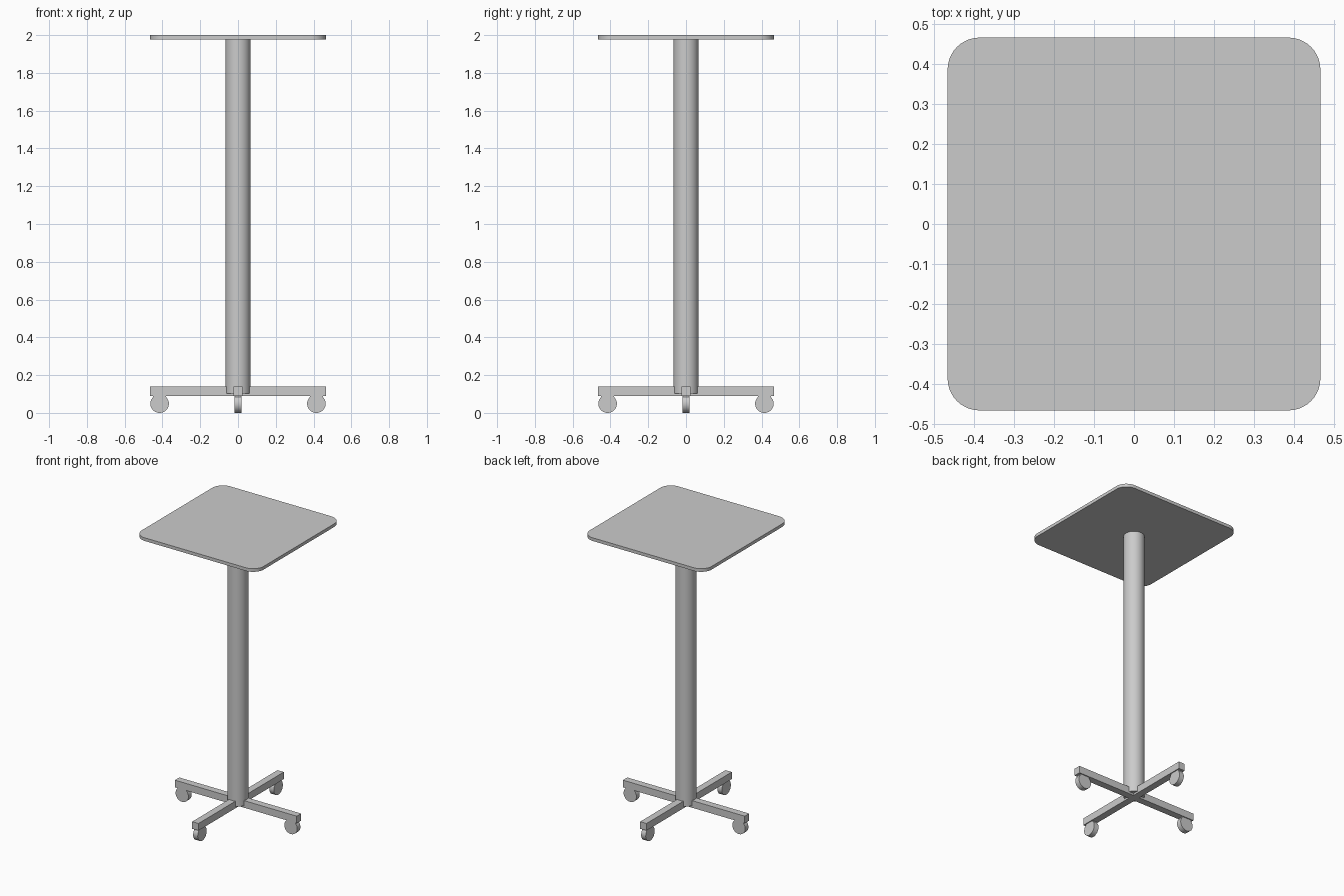
import bpy, bmesh
from math import pi, cos, sin

if "Cube" in bpy.data.objects:
    bpy.data.objects.remove(bpy.data.objects["Cube"])

HALF = 0.465      # half width of tabletop and base
ARM = 0.024       # half width of a base arm


def prism(name, outline, z0, z1):
    """Extrude a closed xy outline from z0 to z1."""
    bm = bmesh.new()
    face = bm.faces.new([bm.verts.new((x, y, z0)) for x, y in outline])
    out = bmesh.ops.extrude_face_region(bm, geom=[face])
    verts = [v for v in out["geom"] if isinstance(v, bmesh.types.BMVert)]
    bmesh.ops.translate(bm, verts=verts, vec=(0, 0, z1 - z0))
    bmesh.ops.recalc_face_normals(bm, faces=bm.faces)
    mesh = bpy.data.meshes.new(name)
    bm.to_mesh(mesh)
    bm.free()
    obj = bpy.data.objects.new(name, mesh)
    bpy.context.collection.objects.link(obj)
    return obj


def smooth(obj):
    bpy.ops.object.select_all(action='DESELECT')
    obj.select_set(True)
    bpy.context.view_layer.objects.active = obj
    bpy.ops.object.shade_smooth_by_angle(angle=pi / 6)


def cylinder(name, radius, depth, location, rotation=(0, 0, 0)):
    bpy.ops.mesh.primitive_cylinder_add(vertices=48, radius=radius, depth=depth,
                                        location=location, rotation=rotation)
    obj = bpy.context.object
    obj.name = name
    smooth(obj)
    return obj


# Tabletop: square with rounded corners
R = 0.08
outline = []
for q in range(4):
    mid = pi / 4 + q * pi / 2
    cx = (HALF - R) * (1 if cos(mid) > 0 else -1)
    cy = (HALF - R) * (1 if sin(mid) > 0 else -1)
    for i in range(11):
        a = q * pi / 2 + i * pi / 20
        outline.append((cx + R * cos(a), cy + R * sin(a)))
smooth(prism("tabletop", outline, 1.978, 2.0))

# Column
cylinder("column", 0.066, 1.876, (0, 0, 1.041))

# Cross base: one arm end and inner corner, turned four times
cross = []
for q in range(4):
    c, s = round(cos(q * pi / 2)), round(sin(q * pi / 2))
    for x, y in ((HALF, -ARM), (HALF, ARM), (ARM, ARM)):
        cross.append((c * x - s * y, s * x + c * y))
prism("cross_base", cross, 0.09, 0.139)

# Casters: wheel and short mount under each arm end
for q in range(4):
    a = q * pi / 2
    x, y = 0.415 * cos(a), 0.415 * sin(a)
    cylinder(f"wheel_{q + 1}", 0.049, 0.035, (x, y, 0.049), (pi / 2, 0, a))
    mount = prism(f"caster_mount_{q + 1}",
                  [(-0.034, -0.017), (0.034, -0.017), (0.034, 0.017), (-0.034, 0.017)],
                  0.07, 0.092)
    mount.location = (x, y, 0)
    mount.rotation_euler.z = a
